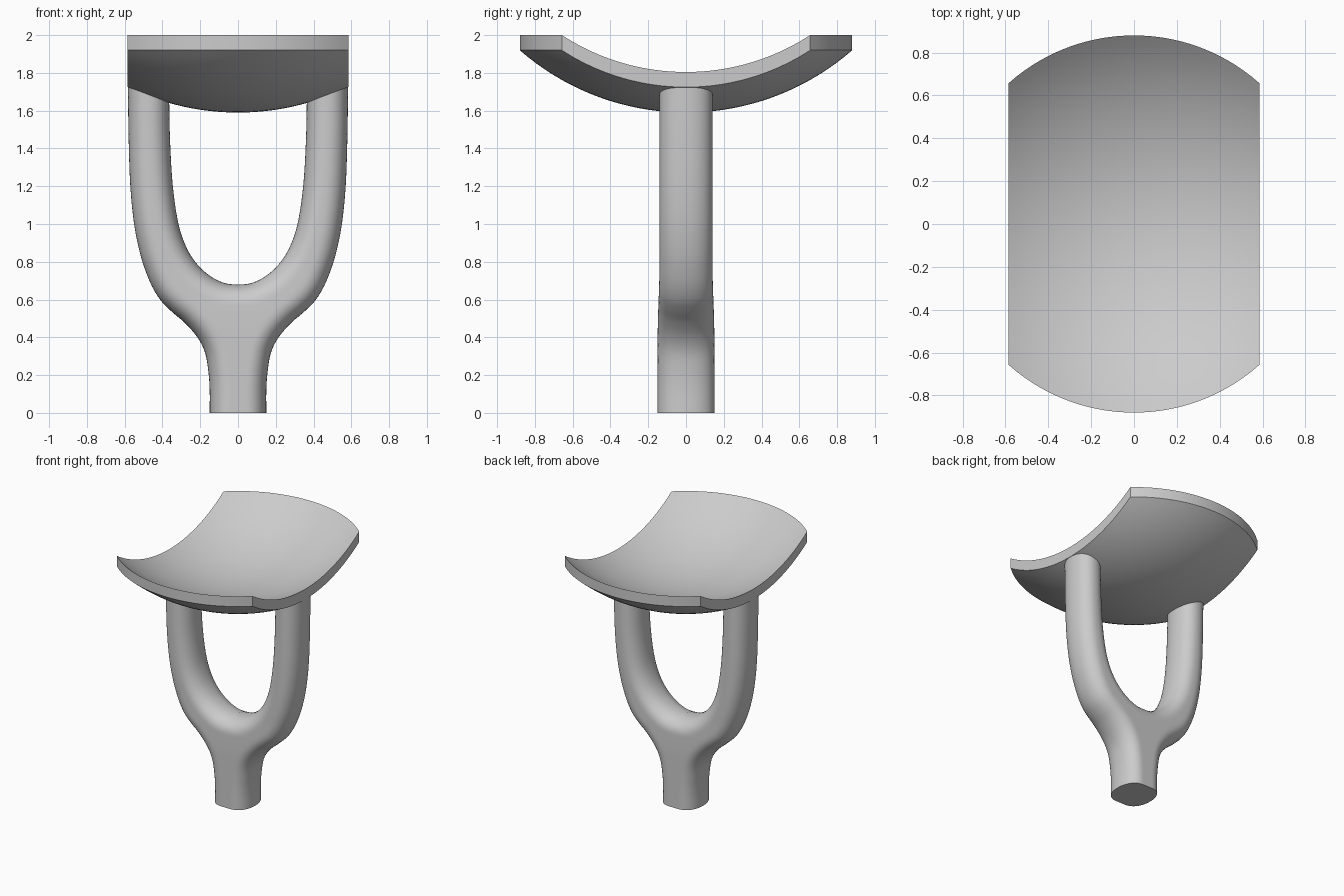
import bpy, bmesh, math
from mathutils import Vector

if "Cube" in bpy.data.objects:
    bpy.data.objects.remove(bpy.data.objects["Cube"])

grey = bpy.data.materials.new("plain_grey")
grey.diffuse_color = (0.6, 0.6, 0.6, 1)
grey.use_nodes = True
grey.node_tree.nodes["Principled BSDF"].inputs["Base Color"].default_value = grey.diffuse_color


def finish(bm, name, angle):
    bmesh.ops.recalc_face_normals(bm, faces=bm.faces[:])
    mesh = bpy.data.meshes.new(name)
    bm.to_mesh(mesh)
    bm.free()
    mesh.materials.append(grey)
    ob = bpy.data.objects.new(name, mesh)
    bpy.context.collection.objects.link(ob)
    bpy.ops.object.select_all(action='DESELECT')
    bpy.context.view_layer.objects.active = ob
    ob.select_set(True)
    bpy.ops.object.shade_smooth_by_angle(angle=math.radians(angle))
    return ob


def sheet(bm, rows):
    """Grid of quads through rows of points."""
    vs = [[bm.verts.new(p) for p in row] for row in rows]
    for a, b in zip(vs, vs[1:]):
        for i in range(len(a) - 1):
            bm.faces.new((a[i], a[i + 1], b[i + 1], b[i]))
    return vs


# Seat: dished disc with two straight sides, thickened vertically
RIM, SIDE, R, LOW, THICK = 0.88, 0.585, 1.338, 1.59, 0.08
bm = bmesh.new()
rows = []
for i in range(33):
    x = SIDE * (i / 16 - 1)
    half = math.sqrt(RIM ** 2 - x ** 2)
    row = []
    for j in range(41):
        y = half * (j / 20 - 1)
        row.append((x, y, LOW + R - math.sqrt(R * R - x * x - y * y)))
    rows.append(row)
sheet(bm, rows)
ext = bmesh.ops.extrude_face_region(bm, geom=bm.faces[:], use_keep_orig=True)
top = [g for g in ext["geom"] if isinstance(g, bmesh.types.BMVert)]
bmesh.ops.translate(bm, verts=top, vec=(0, 0, THICK))
finish(bm, "seat", 35)

# Forked stand: right half outline in x, z; outer and inner edges are paired
OUTER = [(.15, 0), (.15, .12), (.157, .22), (.175, .32), (.215, .4), (.28, .475),
         (.35, .535), (.405, .59), (.45, .66), (.487, .745), (.52, .85), (.55, 1.0),
         (.57, 1.2), (.579, 1.45), (.583, 1.74)]
INNER = [(0, 0), (0, .14), (0, .28), (0, .4), (0, .5), (0, .6),
         (0, .68), (.07, .687), (.14, .72), (.21, .78), (.27, .87), (.315, 1.0),
         (.345, 1.2), (.36, 1.45), (.365, 1.695)]
STEPS, ACROSS, CROTCH = 6, 24, 6


def spline(points, before):
    """Smooth curve through the points, starting as if it came from 'before'."""
    p = [Vector(before)] + [Vector(q) for q in points]
    p.append(2 * p[-1] - p[-2])
    out = []
    for a, b, c, d in zip(p, p[1:], p[2:], p[3:]):
        for k in range(STEPS):
            t = k / STEPS
            out.append(0.5 * (2 * b + (c - a) * t + (2 * a - 5 * b + 4 * c - d) * t ** 2
                              + (3 * b - a - 3 * c + d) * t ** 3))
    return out + [p[-2]]


outer = spline(OUTER, (.15, -.12))
stem_axis = spline(INNER[:CROTCH + 1], (0, -.14))
arch = spline(INNER[CROTCH:], (-.07, .687))
inner = stem_axis[:-1] + arch

# Extend the outlines past the ends so the ends stay open and flat
edges = [[Vector((.15, -.3))] + outer + [Vector((.585, 2.1))],
         arch + [Vector((.365, 2.1))]]


def edge_distance(p):
    best = 9
    for line in edges:
        for a, b in zip(line, line[1:]):
            ab = b - a
            t = max(0, min(1, (p - a).dot(ab) / ab.length_squared))
            best = min(best, (p - a - ab * t).length)
    return best


def depth(p):
    """Rounded half depth of the stand, full beyond one leg radius from the edge."""
    s = max(0, min(1, (p.y - .4) / .4))
    k = 1 - min(edge_distance(p) / .109, 1)
    return (.15 - .01 * s * s * (3 - 2 * s)) * (1 - k ** 2.2) ** (1 / 2.2)


bm = bmesh.new()
front, back = [], []
for o, i in zip(outer, inner):
    pts = [o.lerp(i, .5 - .5 * math.cos(math.pi * k / ACROSS)) for k in range(ACROSS + 1)]
    ds = [depth(p) for p in pts]
    front.append([(p.x, -d, p.y) for p, d in zip(pts, ds)])
    back.append([(p.x, d, p.y) for p, d in zip(pts, ds)])
f, b = sheet(bm, front), sheet(bm, back)
for r in (0, -1):  # base and hidden leg end
    for k in range(ACROSS):
        bm.faces.new((f[r][k], f[r][k + 1], b[r][k + 1], b[r][k]))
bmesh.ops.remove_doubles(bm, verts=bm.verts[:], dist=0.0002)
bmesh.ops.dissolve_degenerate(bm, edges=bm.edges[:], dist=0.0001)
stand = finish(bm, "forked_stand", 50)
mirror = stand.modifiers.new("mirror", 'MIRROR')
mirror.use_clip = True
mirror.merge_threshold = 0.001
stand.modifiers.move(len(stand.modifiers) - 1, 0)
